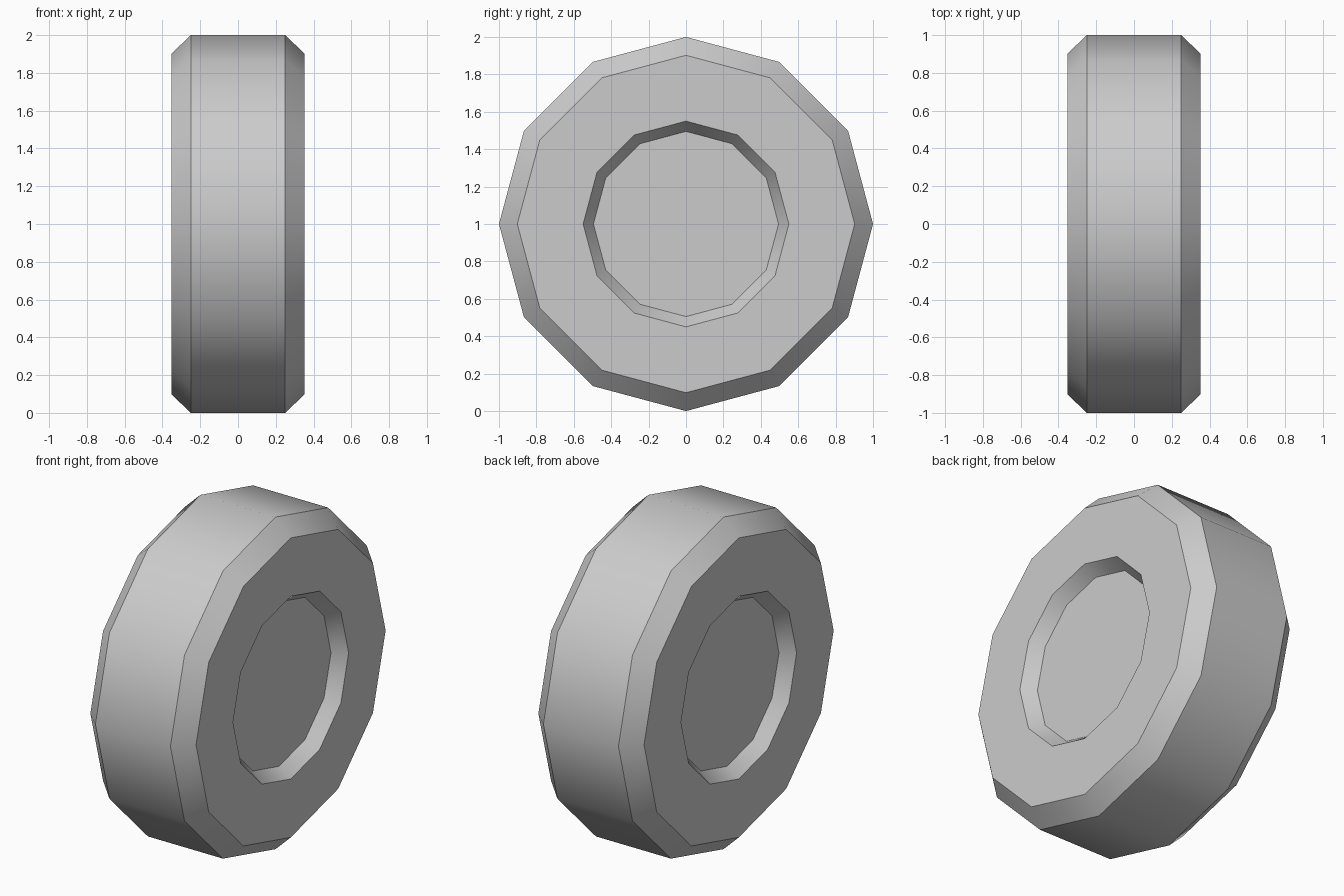
import bpy, bmesh, math

if "Cube" in bpy.data.objects:
    bpy.data.objects.remove(bpy.data.objects["Cube"])

SIDES = 12
CENTRE_Z = 1.0

# Half profile as (x, radius): tread edge, bevel, hub rim, hub floor
half = [(0.25, 1.0), (0.352, 0.902), (0.352, 0.55), (0.273, 0.495)]
profile = [(-x, r) for x, r in reversed(half)] + half


def ring(bm, x, r):
    angles = [2 * math.pi * i / SIDES for i in range(SIDES)]
    return [bm.verts.new((x, r * math.sin(a), CENTRE_Z + r * math.cos(a))) for a in angles]


# Wheel: profile swept round the x axis, recessed hub on both sides
bm = bmesh.new()
rings = [ring(bm, x, r) for x, r in profile]
for a, b in zip(rings, rings[1:]):
    for i in range(SIDES):
        j = (i + 1) % SIDES
        bm.faces.new((a[i], a[j], b[j], b[i]))
bm.faces.new(rings[0])
bm.faces.new(rings[-1])
bmesh.ops.recalc_face_normals(bm, faces=bm.faces)

mesh = bpy.data.meshes.new("wheel")
bm.to_mesh(mesh)
bm.free()
wheel = bpy.data.objects.new("wheel", mesh)
bpy.context.collection.objects.link(wheel)

# Smooth round the tread, sharp at the bevels and hub
bpy.context.view_layer.objects.active = wheel
wheel.select_set(True)
bpy.ops.object.shade_smooth_by_angle(angle=math.radians(35))
